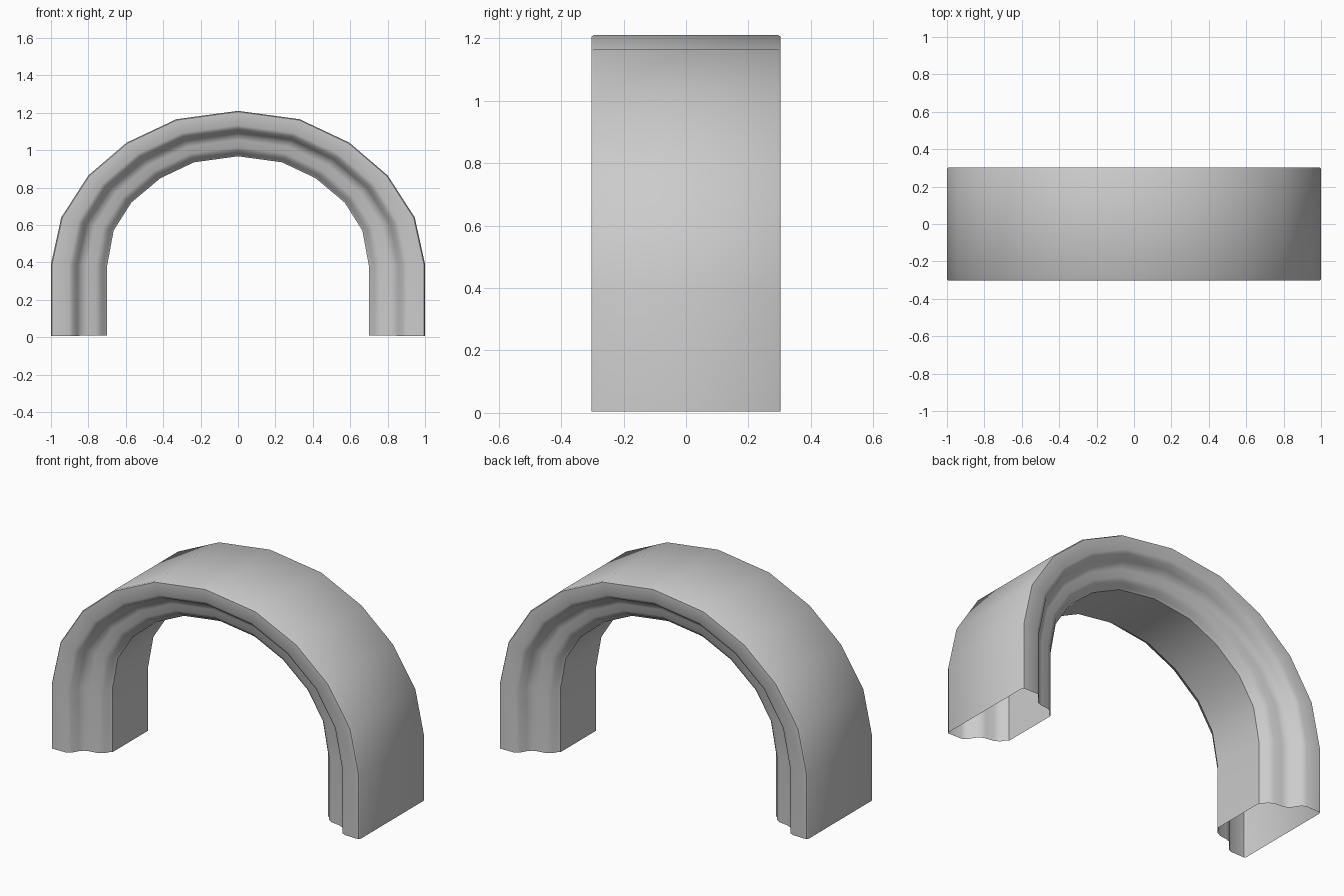
import bpy
import bmesh
import math
from mathutils import Vector

cube = bpy.data.objects.get("Cube")
if cube:
    bpy.data.objects.remove(cube, do_unlink=True)

# Plain grey material
grey = bpy.data.materials.new("plain_grey")
grey.use_nodes = True
grey.diffuse_color = (0.6, 0.6, 0.6, 1)
grey.node_tree.nodes["Principled BSDF"].inputs["Base Color"].default_value = (0.6, 0.6, 0.6, 1)

# Right half of the arch, foot to crown: outer and inner edge (x, z)
OUTER = [(1, 0.005), (1, 0.39), (0.945, 0.64), (0.8, 0.865), (0.595, 1.04), (0.33, 1.165), (0, 1.21)]
INNER = [(0.7, 0.01), (0.7, 0.38), (0.665, 0.57), (0.57, 0.72), (0.415, 0.85), (0.235, 0.935), (0, 0.967)]

# Moulding: (fraction from outer to inner edge, half depth)
MOULDING = [(0, 0.295), (0.02, 0.303), (0.32, 0.303), (0.4, 0.29), (0.47, 0.255), (0.54, 0.232),
            (0.64, 0.222), (0.8, 0.216), (0.9, 0.2), (0.95, 0.175), (1, 0.165)]


def both_sides(points):
    return points + [(-x, z) for x, z in reversed(points[:-1])]


# Closed section: front moulding from outer to inner, then back moulding
section = [(t, -d) for t, d in MOULDING] + [(t, d) for t, d in reversed(MOULDING)]

# Sweep the section along the arch; the feet stay open
bm = bmesh.new()
rings = []
for (ox, oz), (ix, iz) in zip(both_sides(OUTER), both_sides(INNER)):
    outer, inner = Vector((ox, 0, oz)), Vector((ix, 0, iz))
    rings.append([bm.verts.new(outer.lerp(inner, t) + Vector((0, y, 0))) for t, y in section])
count = len(section)
for a, b in zip(rings, rings[1:]):
    for i in range(count):
        j = (i + 1) % count
        bm.faces.new((a[i], a[j], b[j], b[i]))
bmesh.ops.recalc_face_normals(bm, faces=bm.faces)
# Make sure the crown's outer face points up
top = max(bm.faces, key=lambda f: f.calc_center_median().z)
if top.normal.z < 0:
    bmesh.ops.reverse_faces(bm, faces=bm.faces)

mesh = bpy.data.meshes.new("moulded_arch")
bm.to_mesh(mesh)
bm.free()
mesh.materials.append(grey)
arch = bpy.data.objects.new("moulded_arch", mesh)
bpy.context.collection.objects.link(arch)

# Smooth surfaces with crisp edges
bpy.ops.object.select_all(action="DESELECT")
arch.select_set(True)
bpy.context.view_layer.objects.active = arch
bpy.ops.object.shade_smooth_by_angle(angle=math.radians(50))
